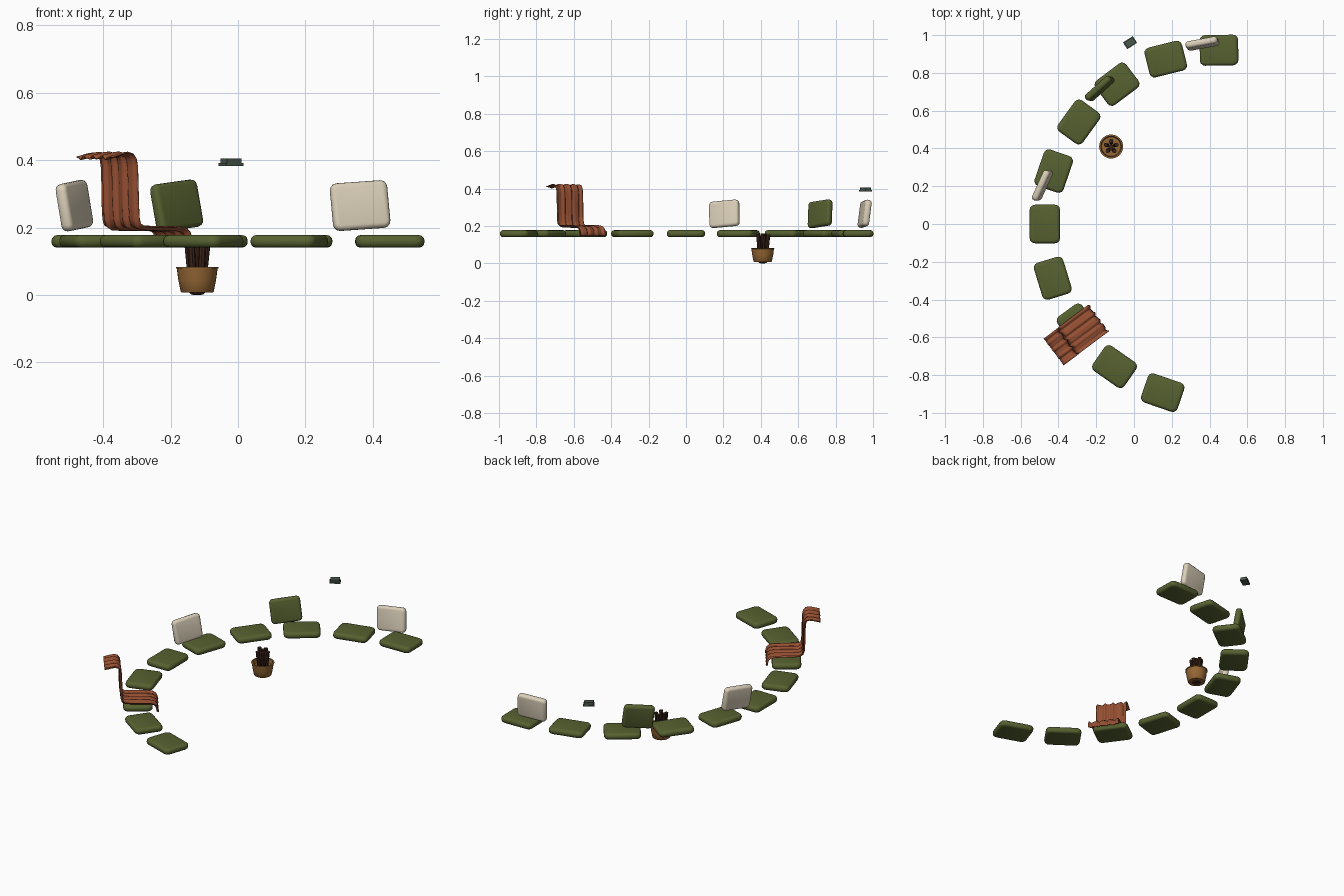
import bpy, bmesh, math
from mathutils import Matrix, Vector

if "Cube" in bpy.data.objects:
    bpy.data.objects.remove(bpy.data.objects["Cube"])


def material(name, rgb):
    m = bpy.data.materials.new(name)
    m.diffuse_color = (*rgb, 1)
    m.use_nodes = True
    m.node_tree.nodes["Principled BSDF"].inputs["Base Color"].default_value = m.diffuse_color
    return m


GREEN = material("olive_green", (0.095, 0.12, 0.03))
CREAM = material("cream", (0.70, 0.62, 0.48))
RUST = material("rust", (0.30, 0.078, 0.032))
TAN = material("tan_clay", (0.30, 0.135, 0.035))
BARK = material("dark_bark", (0.045, 0.018, 0.011))
GREY = material("grey_green", (0.068, 0.095, 0.072))


def finish(bm, name, mat, matrix=Matrix(), smooth=35):
    bmesh.ops.recalc_face_normals(bm, faces=bm.faces)
    me = bpy.data.meshes.new(name)
    bm.to_mesh(me)
    bm.free()
    me.materials.append(mat)
    ob = bpy.data.objects.new(name, me)
    ob.matrix_world = matrix
    bpy.context.collection.objects.link(ob)
    if smooth:
        bpy.ops.object.select_all(action='DESELECT')
        ob.select_set(True)
        bpy.context.view_layer.objects.active = ob
        bpy.ops.object.shade_smooth_by_angle(angle=math.radians(smooth))
    return ob


def cushion(name, size, axis, corner, edge, mat, matrix):
    """Box rounded first at the corners along axis, then around both faces."""
    bm = bmesh.new()
    bmesh.ops.create_cube(bm, size=1)
    bmesh.ops.scale(bm, vec=size, verts=bm.verts)
    along = [e for e in bm.edges
             if abs((e.verts[0].co - e.verts[1].co)[axis]) > 1e-5]
    bmesh.ops.bevel(bm, geom=along, offset=corner, segments=3, profile=0.5, affect='EDGES')
    rim = [e for e in bm.edges
           if abs((e.verts[0].co - e.verts[1].co)[axis]) < 1e-5]
    bmesh.ops.bevel(bm, geom=rim, offset=edge, segments=3, profile=0.5, affect='EDGES')
    return finish(bm, name, mat, matrix)


# Seat cushions along the curve: x, y, heading
seats = [(0.45, 0.92, 1), (0.168, 0.873, 14), (-0.09, 0.74, 37), (-0.292, 0.54, 54),
         (-0.425, 0.28, 71), (-0.472, 0, 90), (-0.43, -0.287, 107),
         (-0.295, -0.54, 126), (-0.103, -0.755, 145), (0.152, -0.893, 161)]
for i, (x, y, a) in enumerate(seats):
    cushion(f"seat_cushion_{i + 1}", (0.204, 0.162, 0.037), 2, 0.028, 0.016, GREEN,
            Matrix.Translation((x, y, 0.159)) @ Matrix.Rotation(math.radians(a), 4, 'Z'))

# Leaning throw pillows: x, y, heading, roll
pillows = [(0.362, 0.955, 10, 4, CREAM), (-0.182, 0.717, 41, 6, GREEN),
           (-0.485, 0.205, 65, 5, CREAM)]
for i, (x, y, a, roll, mat) in enumerate(pillows):
    m = (Matrix.Translation((x, y, 0.265)) @ Matrix.Rotation(math.radians(a), 4, 'Z')
         @ Matrix.Rotation(math.radians(-8), 4, 'X')
         @ Matrix.Rotation(math.radians(-roll), 4, 'Y'))
    cushion(f"throw_pillow_{i + 1}", (0.172, 0.036, 0.142), 1, 0.02, 0.014, mat, m)

# Draped blanket: run profile (distance, height) swept across a rippled width
profile = [(0, .407), (.02, .411), (.04, .416), (.06, .418), (.075, .414), (.084, .402),
           (.088, .38), (.09, .33), (.091, .27), (.094, .225), (.1, .207), (.115, .199),
           (.15, .197), (.2, .197), (.25, .196), (.272, .192), (.284, .183),
           (.29, .168), (.294, .148)]
W, N = 0.176, 40
bm = bmesh.new()
rows = []
for i, (s, z) in enumerate(profile):
    p0, p1 = profile[max(i - 1, 0)], profile[min(i + 1, len(profile) - 1)]
    t = Vector((p1[0] - p0[0], p1[1] - p0[1])).normalized()
    row = []
    for j in range(N + 1):
        u = j / N
        r = 0.004 * math.sin(u * 26 + 0.12 * i) + 0.002 * math.sin(u * 47 + 1)
        row.append(bm.verts.new((s - t.y * r, (u - 0.5) * W, z + t.x * r)))
    rows.append(row)
for a, b in zip(rows, rows[1:]):
    for j in range(N):
        bm.faces.new((a[j], b[j], b[j + 1], a[j + 1]))
blanket = finish(bm, "draped_blanket", RUST,
                 Matrix.Translation((-0.425, -0.677, 0))
                 @ Matrix.Rotation(math.radians(37), 4, 'Z'), 50)
sol = blanket.modifiers.new("thickness", 'SOLIDIFY')
sol.thickness, sol.offset = 0.004, 0


def lathe(name, prof, mat, centre, steps=32):
    bm = bmesh.new()
    vs = [bm.verts.new((r, 0, z)) for r, z in prof]
    es = [bm.edges.new(p) for p in zip(vs, vs[1:])]
    bmesh.ops.spin(bm, geom=vs + es, cent=(0, 0, 0), axis=(0, 0, 1),
                   angle=math.tau, steps=steps)
    bmesh.ops.remove_doubles(bm, verts=bm.verts, dist=1e-5)
    return finish(bm, name, mat, Matrix.Translation(centre))


# Planter pot with a small dark foot
POT = Vector((-0.121, 0.41, 0))
lathe("planter_pot", [(0, .007), (.046, .007), (.049, .01), (.056, .045), (.0605, .078),
                      (.0635, .079), (.0635, .083), (.055, .083), (.051, .058), (0, .058)],
      TAN, POT)
lathe("pot_foot", [(0, 0), (.018, .001), (.024, .008), (0, .008)], BARK, POT, 16)

# Cut stems splaying out of the pot
for i in range(6):
    a = math.tau * i / 5 + 0.3
    k = 0 if i == 5 else 1
    d = Vector((math.cos(a), math.sin(a), 0)) * k
    lo, hi = POT + d * 0.02 + Vector((0, 0, .05)), POT + d * 0.03 + Vector((0, 0, .15 + .005 * (i % 3)))
    bm = bmesh.new()
    bmesh.ops.create_cone(bm, cap_ends=True, segments=8, radius1=0.010, radius2=0.011,
                          depth=(hi - lo).length)
    rot = (hi - lo).to_track_quat('Z', 'Y').to_matrix().to_4x4()
    finish(bm, f"stem_{i + 1}", BARK, Matrix.Translation((lo + hi) / 2) @ rot)

# Small stacked block floating behind the seats
for name, size, z in (("block_base", (.062, .042, .008), .387),
                      ("block_top", (.052, .035, .016), .397)):
    bm = bmesh.new()
    bmesh.ops.create_cube(bm, size=1)
    bmesh.ops.scale(bm, vec=size, verts=bm.verts)
    finish(bm, name, GREY, Matrix.Translation((-0.021, 0.96, z))
           @ Matrix.Rotation(math.radians(33), 4, 'Z'), 0)
